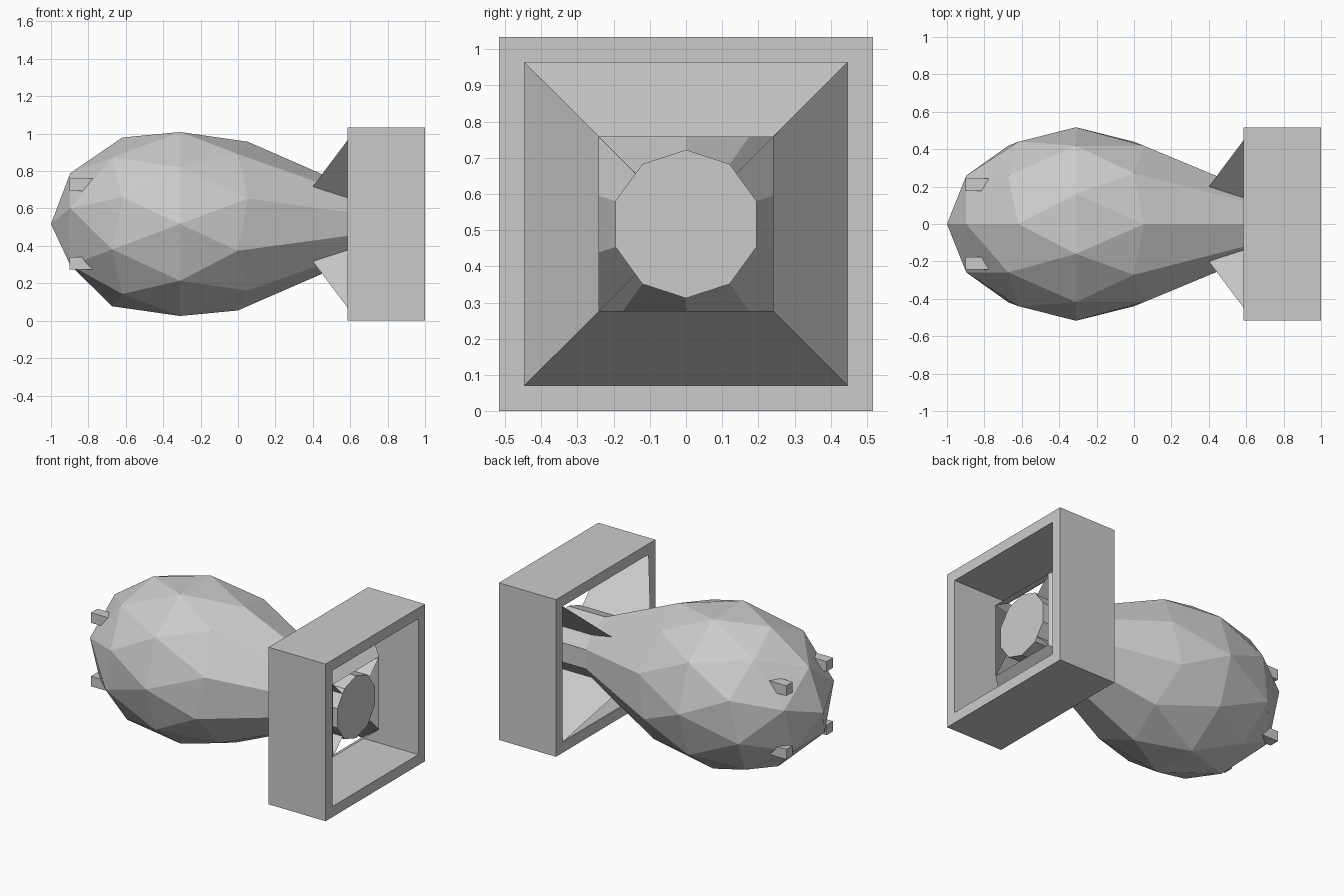
import bpy, bmesh, math
from mathutils import Vector

if "Cube" in bpy.data.objects:
    bpy.data.objects.remove(bpy.data.objects["Cube"])

CZ = 0.517            # height of the long axis
SIGNS = [(1, 1), (-1, 1), (-1, -1), (1, -1)]


def finish(name, bm):
    bmesh.ops.recalc_face_normals(bm, faces=bm.faces)
    me = bpy.data.meshes.new(name)
    bm.to_mesh(me)
    bm.free()
    ob = bpy.data.objects.new(name, me)
    bpy.context.collection.objects.link(ob)
    return ob


def square_loft(name, profile, closed):
    """Square rings along x; profile is a list of (x, half width)."""
    bm = bmesh.new()
    rings = [[bm.verts.new((x, sy * h, CZ + sz * h)) for sy, sz in SIGNS]
             for x, h in profile]
    pairs = list(zip(rings, rings[1:]))
    if closed:
        pairs.append((rings[-1], rings[0]))
    for a, b in pairs:
        for i in range(4):
            j = (i + 1) % 4
            bm.faces.new((a[i], a[j], b[j], b[i]))
    return finish(name, bm)


# Body: stretched icosphere with its pole on the nose, tail end opened
bm = bmesh.new()
bmesh.ops.create_icosphere(bm, subdivisions=2, radius=1)
for v in bm.verts:
    x, y, z = v.co
    v.co = (-z, y, x)
bmesh.ops.delete(bm, geom=[v for v in bm.verts if v.co.x > 0.7], context='VERTS')
for v in bm.verts:
    v.co = (-0.31 + 0.69 * v.co.x, 0.517 * v.co.y, CZ + 0.517 * v.co.z)

# Tail cone and tail tube: extrude the open edge to ten-sided rings
edge = [e for e in bm.edges if e.is_boundary]
for ring_x in (0.59, 0.86):
    out = bmesh.ops.extrude_edge_only(bm, edges=edge)["geom"]
    edge = [g for g in out if isinstance(g, bmesh.types.BMEdge) and g.is_boundary]
    for v in {v for e in edge for v in e.verts}:
        a = math.atan2(v.co.z - CZ, v.co.y)
        v.co = Vector((ring_x, 0.205 * math.cos(a), CZ + 0.205 * math.sin(a)))
bmesh.ops.holes_fill(bm, edges=edge, sides=0)
finish("body", bm)

# Square tail box and the sloped plates inside it
square_loft("tail_box", [(0.585, 0.517), (1.0, 0.517), (1.0, 0.447), (0.585, 0.447)], True)
square_loft("drag_plates", [(0.59, 0.447), (0.86, 0.24)], False)

# Diagonal fins from the body to the box corners
bm = bmesh.new()
for sy, sz in SIGNS:
    bm.faces.new([bm.verts.new((x, sy * h, CZ + sz * h)) for x, h in
                  [(0.40, 0.20), (0.585, 0.447), (0.86, 0.24), (0.86, 0.14), (0.585, 0.14)]])
finish("diagonal_fins", bm)

# Nose studs
bm = bmesh.new()
for sy, sz in SIGNS:
    new = bmesh.ops.create_cube(bm, size=1)["verts"]
    bmesh.ops.scale(bm, verts=new, vec=(0.14, 0.067, 0.067))
    bmesh.ops.translate(bm, verts=new, vec=(-0.83, sy * 0.209, CZ + sz * 0.209))
finish("nose_studs", bm)
